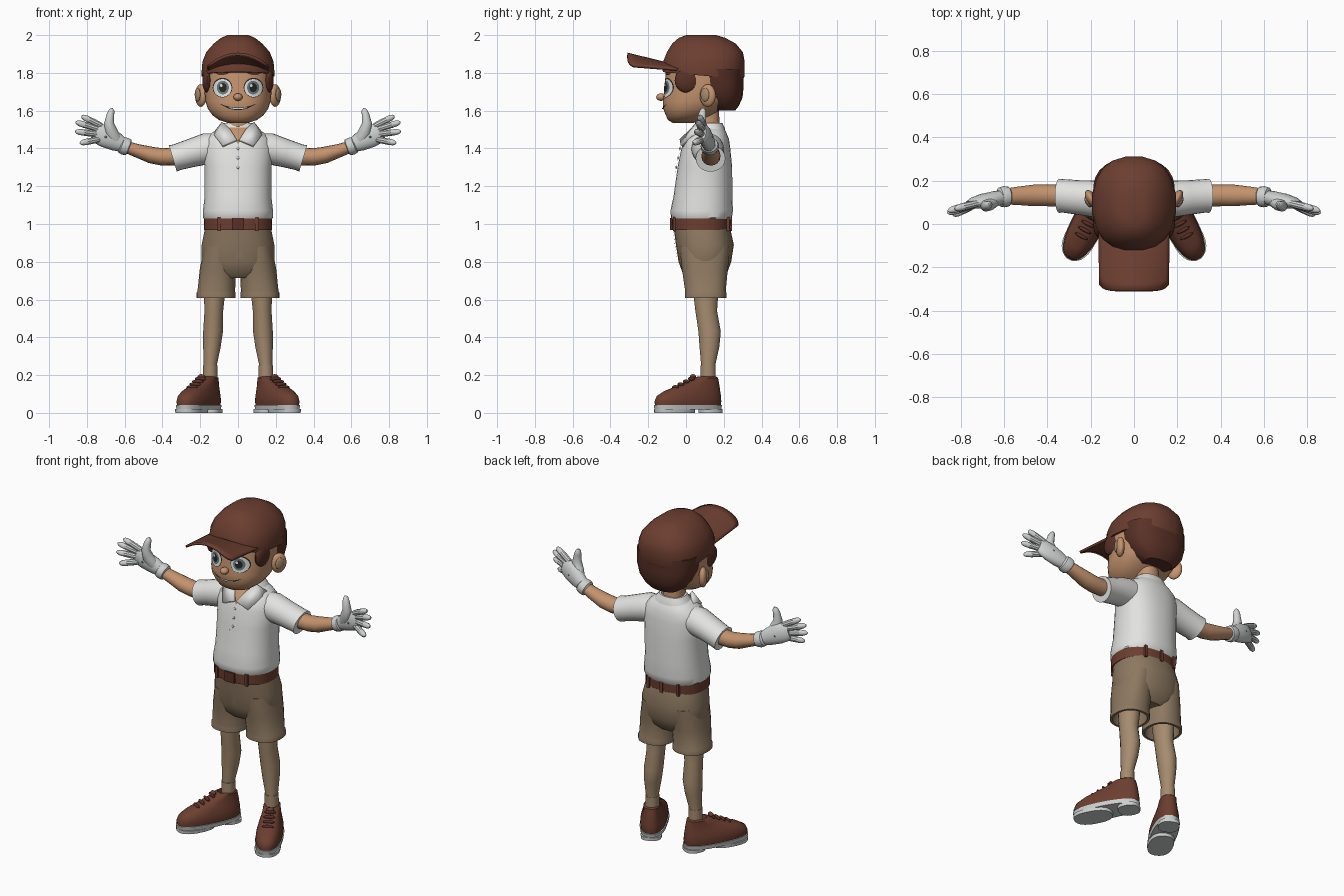
import bpy, bmesh, math
from mathutils import Vector, Matrix

COLORS = {
    "cap_brown": (0.15, 0.048, 0.030), "hair_brown": (0.10, 0.030, 0.020),
    "skin": (0.55, 0.29, 0.155), "leg_tan": (0.38, 0.26, 0.16),
    "shirt_white": (0.76, 0.77, 0.75), "shorts_khaki": (0.27, 0.19, 0.12),
    "glove_grey": (0.62, 0.63, 0.63), "dark": (0.02, 0.018, 0.018),
    "teal": (0.06, 0.48, 0.40), "iris_grey": (0.13, 0.20, 0.22)}
MATS = {}
for k, c in COLORS.items():
    MATS[k] = bpy.data.materials.new(k)
    MATS[k].diffuse_color = (*c, 1)


def finish(name, bm, mat, fix=True):
    if fix:
        bmesh.ops.recalc_face_normals(bm, faces=bm.faces)
    me = bpy.data.meshes.new(name)
    bm.to_mesh(me)
    bm.free()
    me.materials.append(MATS[mat])
    ob = bpy.data.objects.new(name, me)
    bpy.context.collection.objects.link(ob)
    return ob


def superpt(a, p):
    c, s = math.cos(a), math.sin(a)
    return (math.copysign(abs(c) ** (2 / p), c), math.copysign(abs(s) ** (2 / p), s))


def skin_rings(name, rings, mat):
    bm = bmesh.new()
    vs = [[bm.verts.new(co) for co in r] for r in rings]
    n = len(vs[0])
    for a, b in zip(vs, vs[1:]):
        for i in range(n):
            bm.faces.new((a[i], a[(i + 1) % n], b[(i + 1) % n], b[i]))
    bm.faces.new(vs[0])
    bm.faces.new(vs[-1])
    return finish(name, bm, mat)


def loft(name, rings, mat, n=28, p=2.3, M=Matrix()):
    """Stack of level rings: (cx, cy, z, rx, ry)."""
    out = []
    for cx, cy, z, rx, ry in rings:
        pts = [superpt(2 * math.pi * (i + 0.5) / n, p) for i in range(n)]
        out.append([M @ Vector((cx + rx * u, cy + ry * v, z)) for u, v in pts])
    return skin_rings(name, out, mat)


def tube(name, pts, mat, s=1, n=16, p=2.0):
    """Swept limb: (x, y, z, radius along y, radius across)."""
    P = [Vector((s * q[0], q[1], q[2])) for q in pts]
    out = []
    for i, q in enumerate(pts):
        t = (P[min(i + 1, len(P) - 1)] - P[max(i - 1, 0)]).normalized()
        u = Vector((0, 1, 0))
        u = (u - t * u.dot(t)).normalized()
        v = t.cross(u)
        ring = [superpt(2 * math.pi * k / n, p) for k in range(n)]
        out.append([P[i] + u * (a * q[3]) + v * (b * q[4]) for a, b in ring])
    return skin_rings(name, out, mat)


def finger(name, a, b, r, s):
    a, b = Vector(a), Vector(b)
    prof = [(0, .9), (.3, 1), (.6, .98), (.82, .9), (.94, .62), (1, .2)]
    tube(name, [(*a.lerp(b, t), r * k, r * k) for t, k in prof], "glove_grey", s, 10)


def ball(name, c, r, mat, rot=0, n=20):
    bm = bmesh.new()
    M = Matrix.Translation(c) @ Matrix.Rotation(rot, 4, 'Z') @ Matrix.Diagonal((*r, 1))
    bmesh.ops.create_uvsphere(bm, u_segments=n, v_segments=n // 2 + 2, radius=1, matrix=M)
    return finish(name, bm, mat)


def box(name, c, size, mat):
    bm = bmesh.new()
    bmesh.ops.create_cube(bm, size=1, matrix=Matrix.Translation(c) @ Matrix.Diagonal((*size, 1)))
    return finish(name, bm, mat)


def front_y(rings, x, z, p=2.3):
    """Front surface of a loft at (x, z)."""
    for a, b in zip(rings, rings[1:]):
        if a[2] <= z <= b[2]:
            t = (z - a[2]) / (b[2] - a[2])
            cy, rx, ry = (a[k] + (b[k] - a[k]) * t for k in (1, 3, 4))
            return cy - ry * max(0.0, 1 - min(1, abs(x) / rx) ** p) ** (1 / p)
    return 0


def patch(name, rings, x0, x1, lo, hi, off, mat, cols=18, rows=6):
    """Thin plate hugging the front of a loft."""
    bm = bmesh.new()
    g = []
    for i in range(cols + 1):
        x = x0 + (x1 - x0) * (0.5 - 0.5 * math.cos(math.pi * i / cols))
        zs = [lo(x) + (hi(x) - lo(x)) * j / rows for j in range(rows + 1)]
        g.append([bm.verts.new((x, front_y(rings, x, z) - off, z)) for z in zs])
    for i in range(cols):
        for j in range(rows):
            bm.faces.new((g[i][j], g[i + 1][j], g[i + 1][j + 1], g[i][j + 1]))
    return finish(name, bm, mat, False)


def oval(name, rings, cx, cz, rx, rz, off, mat, slope=0):
    h = lambda x: rz * math.sqrt(max(1e-4, 1 - ((x - cx) / rx) ** 2))
    m = lambda x: cz + slope * (x - cx)
    return patch(name, rings, cx - rx, cx + rx, lambda x: m(x) - h(x), lambda x: m(x) + h(x), off, mat)


# head and neck
HEAD = [(0, -.015, 1.535, .05, .055), (0, -.005, 1.55, .10, .09), (0, .015, 1.575, .135, .122),
        (0, .035, 1.61, .16, .156), (0, .058, 1.65, .173, .18), (0, .075, 1.70, .178, .19),
        (0, .085, 1.78, .182, .195), (0, .085, 1.86, .175, .185), (0, .085, 1.92, .13, .14)]
loft("head", HEAD, "skin", 40)
loft("neck", [(0, .12, 1.40, .075, .07), (0, .115, 1.48, .06, .065), (0, .11, 1.60, .06, .065)], "skin")
ball("nose", (0, -.132, 1.672), (.024, .026, .02), "skin")

# face details
patch("smile", HEAD, -.095, .095, lambda x: 1.603 + 3.6 * x * x, lambda x: 1.616 + 2.3 * x * x, .003, "dark", 18, 2)
patch("teeth", HEAD, -.05, .05, lambda x: 1.608 + 3.2 * x * x, lambda x: 1.614 + 1.6 * x * x, .005, "shirt_white", 12, 2)
for s, side in ((-1, "right"), (1, "left")):
    oval(side + "_eye_rim", HEAD, s * .082, 1.722, .052, .052, .002, "dark")
    oval(side + "_eye_white", HEAD, s * .082, 1.720, .048, .047, .004, "shirt_white")
    oval(side + "_iris", HEAD, s * .080, 1.722, .032, .036, .006, "iris_grey")
    oval(side + "_pupil", HEAD, s * .080, 1.722, .020, .024, .008, "dark")
    oval(side + "_eye_glint", HEAD, s * .080 - .009, 1.733, .007, .008, .0095, "shirt_white")
    oval(side + "_brow", HEAD, s * .078, 1.803, .036, .014, .006, "hair_brown", -s * .12)
    ball(side + "_ear", (s * .197, .115, 1.68), (.024, .046, .060), "skin", -s * .5)
    ball(side + "_ear_hollow", (s * .214, .100, 1.685), (.010, .026, .036), "leg_tan", -s * .5)
    ball(side + "_sideburn", (s * .163, .005, 1.76), (.026, .065, .065), "hair_brown")

# hair, cap crown and visor
loft("hair", [(0, .20, 1.60, .09, .06), (0, .195, 1.625, .125, .085), (0, .188, 1.67, .16, .112),
              (0, .172, 1.73, .182, .134), (0, .16, 1.82, .188, .145)], "hair_brown")
cap = loft("cap_crown", [(0, .09, 1.785, .194, .215), (0, .093, 1.80, .195, .219), (0, .095, 1.86, .190, .218),
                         (0, .10, 1.91, .170, .203), (0, .095, 1.955, .130, .170), (0, .085, 1.985, .092, .125),
                         (0, .08, 2.0, .055, .08)], "cap_brown", 20, 2.4)
for v in cap.data.vertices:
    if v.co.z < 1.81:
        v.co.z -= .09 * (v.co.y - .09)
ball("cap_button", (0, .08, 1.992), (.016, .016, .008), "cap_brown", n=12)
bm = bmesh.new()
N, K = 20, 6
g = []
for i in range(N + 1):
    u = 2 * i / N - 1
    root, tip = -.105 + .085 * u * u, -.31 + .03 * u ** 8
    g.append([bm.verts.new((u * (.162 - .004 * k / K), root + (tip - root) * k / K,
              1.85 + .05 * k / K - (.035 + .03 * k / K) * u * u)) for k in range(K + 1)])
for i in range(N):
    for k in range(K):
        bm.faces.new((g[i][k], g[i][k + 1], g[i + 1][k + 1], g[i + 1][k]))
visor = finish("cap_visor", bm, "cap_brown")
mod = visor.modifiers.new("thickness", 'SOLIDIFY')
mod.thickness, mod.offset = .014, 0

# shirt body, open neck, placket and buttons
SHIRT = [(0, .08, 1.015, .172, .148), (0, .082, 1.035, .186, .162), (0, .083, 1.07, .186, .166),
         (0, .09, 1.15, .177, .156), (0, .10, 1.30, .178, .145), (0, .105, 1.40, .186, .130),
         (0, .11, 1.45, .172, .118), (0, .115, 1.485, .135, .098), (0, .12, 1.515, .085, .074)]
loft("shirt_body", SHIRT, "shirt_white", 36)
patch("open_neck", SHIRT, -.05, .05, lambda x: 1.42 + 1.6 * abs(x), lambda x: 1.512, .003, "skin")
patch("placket", SHIRT, -.022, .022, lambda x: 1.27, lambda x: 1.425, .006, "shirt_white", 4, 8)
for z in (1.30, 1.35, 1.40):
    ball("shirt_button", (0, front_y(SHIRT, 0, z) - .007, z), (.008, .004, .008), "glove_grey", n=10)
loft("collar_band", [(0, .125, 1.485, .115, .085), (0, .125, 1.51, .098, .080), (0, .125, 1.535, .078, .068),
                     (0, .125, 1.535, .066, .058), (0, .125, 1.49, .066, .058)], "shirt_white")

# belt and buckle
loft("belt", [(0, .08, .968, .181, .154), (0, .08, 1.033, .182, .156)], "cap_brown", 36)
box("buckle", (0, -.077, 1.0), (.065, .016, .062), "hair_brown")
for x, y in ((.10, -.062), (-.10, -.062), (.10, .222), (-.10, .222), (0, .236)):
    box("belt_loop", (x, y, 1.0), (.018, .014, .072), "cap_brown")

# shorts seat and fly
SEAT = [(0, .10, .715, .12, .09), (0, .10, .745, .17, .12), (0, .10, .80, .195, .14),
        (0, .10, .89, .193, .154), (0, .085, .975, .176, .15)]
loft("shorts_seat", SEAT, "shorts_khaki", 32)
patch("fly", SEAT, -.004, .024, lambda x: .82, lambda x: .965, .005, "shorts_khaki", 4, 6)

for s, side in ((-1, "right"), (1, "left")):
    # collar flap
    bm = bmesh.new()
    flap = [(.080, .065, 1.537), (.040, .032, 1.497), (.006, -.024, 1.445), (.082, -.018, 1.412),
            (.122, .035, 1.465), (.118, .11, 1.487)]
    bm.faces.new([bm.verts.new((s * x, y - .004, z)) for x, y, z in flap])
    bmesh.ops.triangulate(bm, faces=bm.faces)
    f = finish(side + "_collar_flap", bm, "shirt_white")
    m = f.modifiers.new("thickness", 'SOLIDIFY')
    m.thickness, m.offset = .016, 0
    # sleeve and arm
    tube(side + "_sleeve", [(.08, .115, 1.40, .08, .08), (.17, .115, 1.398, .086, .083), (.25, .122, 1.375, .080, .075),
                            (.325, .13, 1.353, .077, .070), (.345, .13, 1.347, .079, .073)], "shirt_white", s, 24)
    tube(side + "_arm", [(.28, .13, 1.36, .05, .048), (.40, .132, 1.355, .05, .046), (.46, .132, 1.365, .05, .044),
                         (.54, .13, 1.39, .042, .035), (.62, .125, 1.418, .034, .030)], "skin", s)
    # glove
    tube(side + "_glove_cuff", [(.575, .127, 1.403, .036, .034), (.580, .127, 1.405, .046, .044),
                                (.600, .126, 1.412, .049, .047), (.618, .124, 1.419, .045, .043),
                                (.624, .123, 1.422, .035, .034)], "glove_grey", s)
    tube(side + "_palm", [(.60, .125, 1.412, .032, .034), (.645, .116, 1.435, .036, .050), (.70, .105, 1.462, .034, .058),
                          (.745, .096, 1.482, .026, .054), (.765, .092, 1.489, .014, .040)], "glove_grey", s, 20)
    tips = [((.725, .095, 1.520), (.828, .07, 1.572)), ((.74, .092, 1.502), (.860, .06, 1.540)),
            ((.74, .090, 1.475), (.862, .05, 1.490)), ((.735, .090, 1.448), (.837, .04, 1.428))]
    for k, (a, b) in enumerate(tips):
        finger(f"{side}_finger_{k + 1}", a, b, .018, s)
    tube(side + "_thumb", [(.645, .11, 1.44, .03, .032), (.672, .09, 1.49, .03, .034), (.683, .082, 1.535, .025, .026),
                           (.675, .086, 1.58, .021, .020), (.669, .09, 1.602, .016, .015),
                           (.667, .092, 1.613, .005, .005)], "glove_grey", s, 12)
    ball(side + "_palm_dot", (s * .70, .105, 1.461), (.013, .038, .013), "teal", n=14)
    # shorts leg, hollow at the hem
    loft(side + "_shorts_leg", [(s * .095, .10, .88, .085, .135), (s * .106, .10, .76, .097, .122),
                                (s * .115, .103, .645, .100, .108), (s * .117, .104, .635, .104, .111),
                                (s * .117, .104, .608, .104, .111), (s * .117, .104, .608, .090, .097),
                                (s * .112, .104, .70, .080, .085)], "shorts_khaki", 28)
    # leg and ankle sock
    loft(side + "_leg", [(s * .115, .105, .75, .065, .072), (s * .125, .105, .62, .056, .066),
                         (s * .128, .107, .54, .050, .058), (s * .132, .125, .43, .053, .060),
                         (s * .138, .124, .35, .047, .053), (s * .146, .118, .26, .036, .039),
                         (s * .148, .117, .12, .036, .038)], "leg_tan", 20, 2)
    loft(side + "_sock", [(s * .148, .117, .12, .039, .041), (s * .147, .117, .25, .039, .041)], "leg_tan", 20, 2)
    # shoe, toes turned outward
    M = Matrix.Translation((s * .208, .01, 0)) @ Matrix.Rotation(s * math.radians(28), 4, 'Z')
    loft(side + "_shoe", [(0, 0, .035, .070, .190), (0, 0, .06, .074, .194), (0, .006, .09, .071, .186),
                          (0, .025, .115, .064, .163), (0, .055, .138, .056, .130), (0, .085, .160, .050, .095),
                          (0, .108, .185, .047, .066), (0, .113, .192, .038, .052), (0, .113, .165, .034, .045)],
         "cap_brown", 28, 2.4, M)
    loft(side + "_sole", [(0, 0, .018, .073, .193), (0, 0, .042, .077, .198)], "glove_grey", 28, 2.4, M)
    loft(side + "_front_tread", [(0, -.08, 0, .070, .112), (0, -.08, .02, .073, .114)], "glove_grey", 24, 2.4, M)
    loft(side + "_heel", [(0, .135, 0, .058, .060), (0, .135, .02, .060, .061)], "glove_grey", 24, 2.6, M)
    for k in range(4):
        c = M @ Vector((0, -.075 + .032 * k, .136 + .015 * k))
        ball(f"{side}_lace_{k + 1}", c, (.034, .009, .011), "hair_brown", s * math.radians(28), 12)
    ball(side + "_lace_knot", M @ Vector((0, .03, .192)), (.022, .014, .013), "cap_brown", s * .5, 12)

# smooth shading with crisp edges
bpy.ops.object.select_all(action='SELECT')
bpy.context.view_layer.objects.active = cap
bpy.ops.object.shade_smooth_by_angle(angle=math.radians(35))
